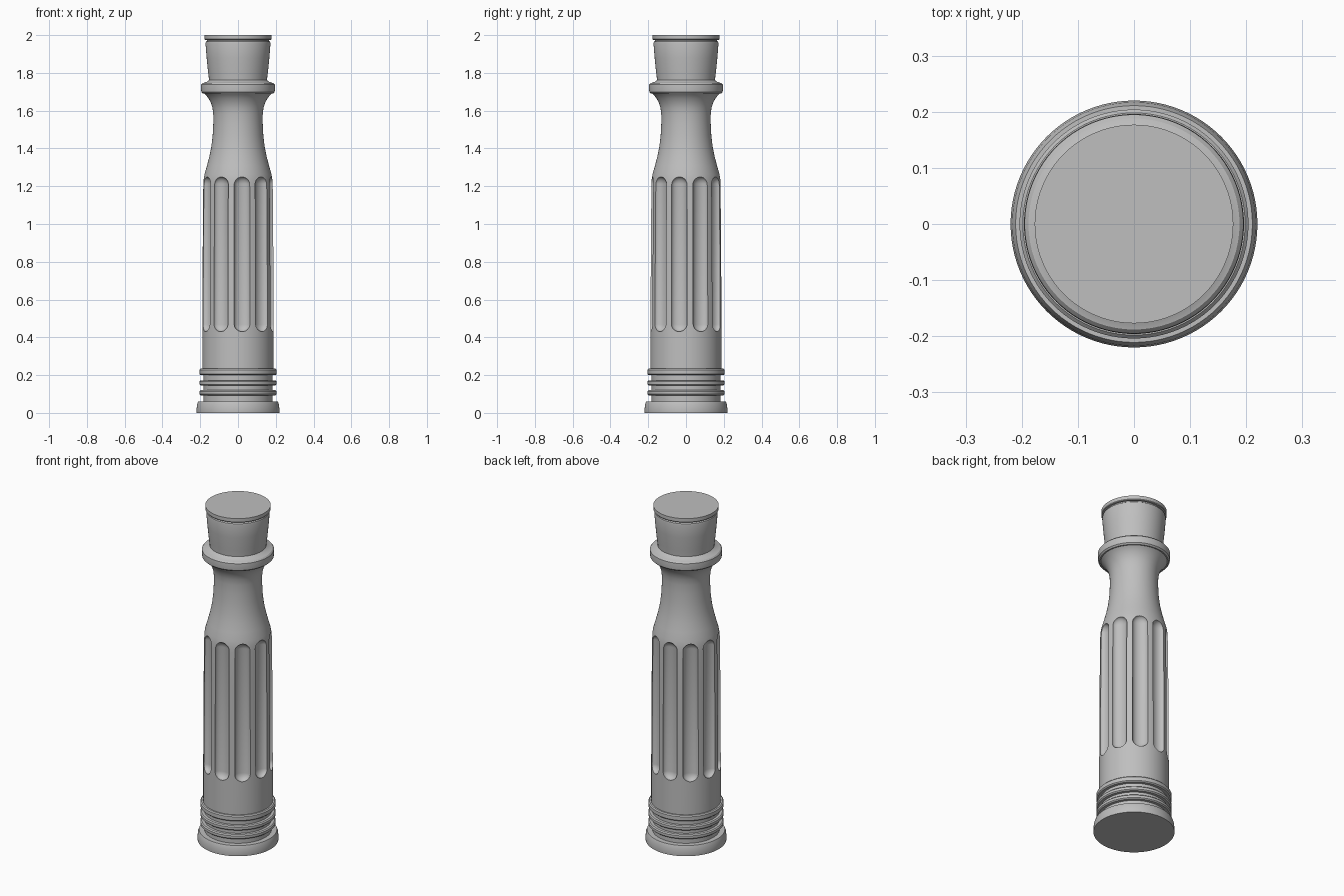
import bpy, bmesh, math
from mathutils import Matrix

if "Cube" in bpy.data.objects:
    bpy.data.objects.remove(bpy.data.objects["Cube"], do_unlink=True)

grey = bpy.data.materials.new("plain_grey")
grey.use_nodes = True
grey.diffuse_color = (0.52, 0.52, 0.52, 1)
grey.node_tree.nodes["Principled BSDF"].inputs["Base Color"].default_value = grey.diffuse_color
SEGMENTS = 96


def add_object(name, bm):
    bmesh.ops.recalc_face_normals(bm, faces=bm.faces)
    mesh = bpy.data.meshes.new(name)
    bm.to_mesh(mesh)
    bm.free()
    mesh.materials.append(grey)
    obj = bpy.data.objects.new(name, mesh)
    bpy.context.collection.objects.link(obj)
    return obj


def select_only(obj):
    bpy.ops.object.select_all(action="DESELECT")
    obj.select_set(True)
    bpy.context.view_layer.objects.active = obj


def smooth(obj):
    select_only(obj)
    bpy.ops.object.shade_smooth_by_angle(angle=math.radians(32))


def lathe(name, profile):
    """Closed solid of revolution from (radius, height) pairs, bottom to top."""
    bm = bmesh.new()
    rings = []
    for r, z in profile:
        rings.append([bm.verts.new((r * math.cos(a), r * math.sin(a), z))
                      for a in (math.tau * i / SEGMENTS for i in range(SEGMENTS))])
    for low, high in zip(rings, rings[1:]):
        for i in range(SEGMENTS):
            j = (i + 1) % SEGMENTS
            bm.faces.new((low[i], low[j], high[j], high[i]))
    bm.faces.new(rings[0])
    bm.faces.new(rings[-1])
    return add_object(name, bm)


def band(name, radius, z0, z1, edge=0.006):
    """Disc with softened rims."""
    return lathe(name, [(radius - edge, z0), (radius, z0 + edge),
                        (radius, z1 - edge), (radius - edge, z1)])


# Foot, grooved core and three rings
smooth(lathe("foot", [(0.219, 0), (0.22, 0.012), (0.217, 0.045), (0.211, 0.06)]))
smooth(lathe("ring_core", [(0.182, 0.05), (0.182, 0.21)]))
for number, (low, high) in enumerate([(0.093, 0.12), (0.145, 0.172), (0.2, 0.234)]):
    smooth(band(f"ring_{number + 1}", 0.204, low, high))

# Shaft with waisted neck
shaft = lathe("fluted_shaft", [
    (0.189, 0.22), (0.189, 0.4), (0.188, 0.7), (0.186, 1.0), (0.184, 1.2),
    (0.182, 1.235), (0.177, 1.265), (0.164, 1.31), (0.151, 1.36), (0.141, 1.41),
    (0.134, 1.47), (0.131, 1.53), (0.131, 1.58), (0.135, 1.615), (0.143, 1.64),
    (0.156, 1.665), (0.171, 1.683), (0.185, 1.695), (0.185, 1.71)])

# Ten rounded flutes carved around the shaft
bottom, top, half_width, depth = 0.43, 1.25, 0.043, 0.03
cutters = bmesh.new()
for k in range(10):
    part = bmesh.ops.create_uvsphere(cutters, u_segments=24, v_segments=13, radius=1)["verts"]
    stretch = (top - bottom) / 2 - half_width
    for v in part:
        v.co.x *= depth
        v.co.y *= half_width
        v.co.z = v.co.z * half_width + math.copysign(stretch, v.co.z)
    turn = Matrix.Rotation(math.radians(36 * k - 11.3), 4, "Z")
    place = Matrix.Translation((0.185, 0, (top + bottom) / 2))
    bmesh.ops.transform(cutters, matrix=turn @ place, verts=part)
cutter = add_object("flute_cutter", cutters)
cutter.hide_render = True
carve = shaft.modifiers.new("flutes", "BOOLEAN")
carve.operation = "DIFFERENCE"
carve.solver = "EXACT"
carve.object = cutter
select_only(shaft)
bpy.ops.object.modifier_apply(modifier=carve.name)
bpy.data.objects.remove(cutter, do_unlink=True)
smooth(shaft)

# Collar, flared head and cap
smooth(lathe("collar", [(0.186, 1.69), (0.194, 1.698), (0.196, 1.72), (0.195, 1.738),
                        (0.188, 1.746), (0.165, 1.752), (0.15, 1.765)]))
smooth(lathe("flared_head", [(0.152, 1.74), (0.154, 1.77), (0.158, 1.8), (0.166, 1.88),
                             (0.172, 1.955), (0.17, 1.965), (0.163, 1.97)]))
smooth(lathe("cap_groove", [(0.163, 1.96), (0.163, 1.985)]))
smooth(lathe("cap", [(0.174, 1.975), (0.177, 1.979), (0.177, 2.0)]))
